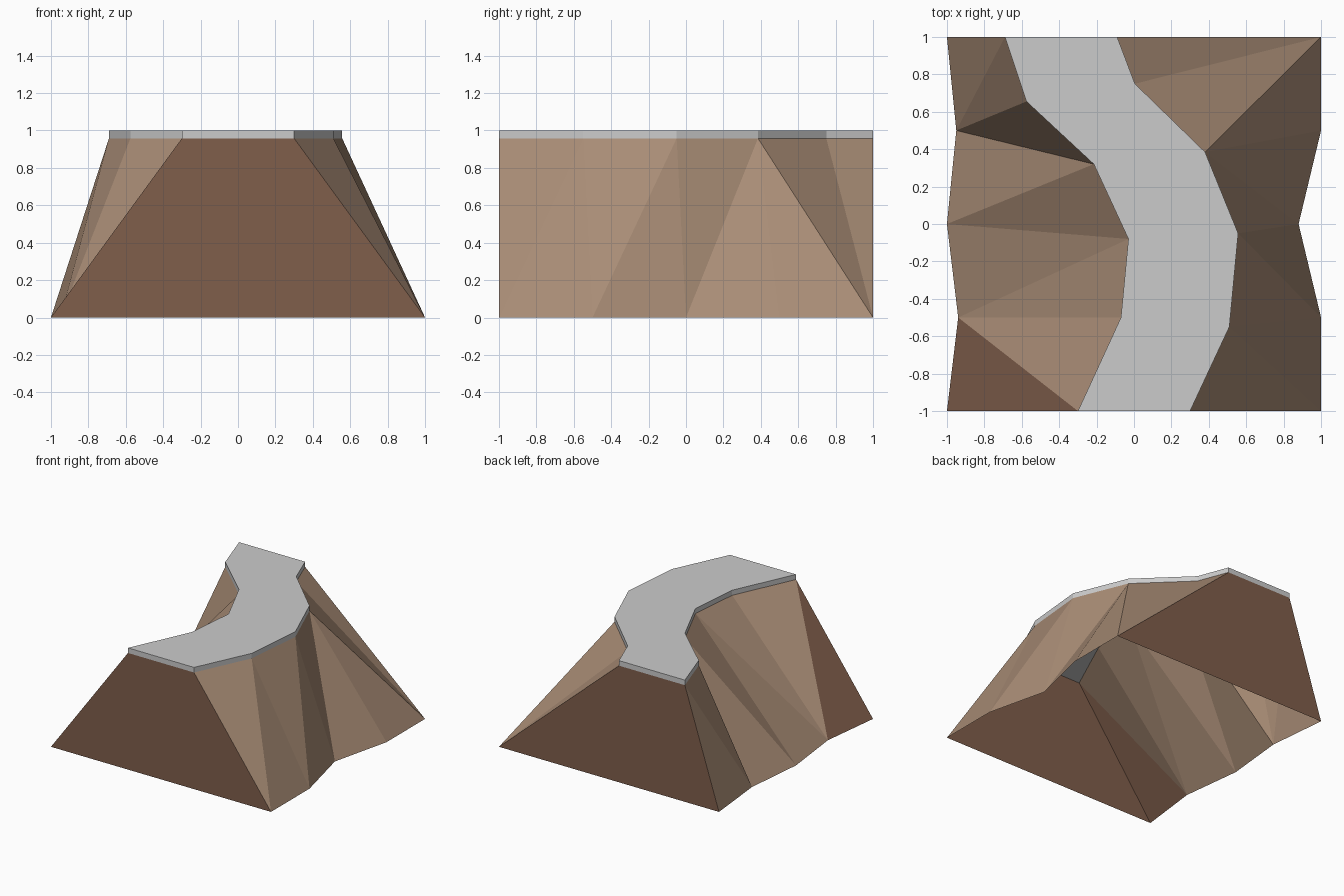
import bpy, bmesh
from mathutils import Vector

if "Cube" in bpy.data.objects:
    bpy.data.objects.remove(bpy.data.objects["Cube"])

SLAB_Z, TOP_Z = 0.958, 1.0

# Path edges (front to back) and the zigzag foot of each cliff
path_left = [(-.30, -1), (-.07, -.5), (-.03, -.08), (-.215, .32), (-.575, .655), (-.69, 1)]
path_right = [(.30, -1), (.51, -.55), (.557, -.05), (.38, .385), (.005, .75), (-.09, 1)]
foot_left = [(-1, -1), (-.94, -.5), (-1, 0), (-.95, .5), (-1, 1)]
foot_right = [(1, -1), (1, -.5), (.88, 0), (1, .5), (1, 1)]


def material(name, rgb):
    m = bpy.data.materials.new(name)
    m.diffuse_color = (*rgb, 1)
    m.use_nodes = True
    m.node_tree.nodes["Principled BSDF"].inputs["Base Color"].default_value = m.diffuse_color
    return m


rock = material("tan rock", (.392, .262, .179))
earth = material("brown earth", (.215, .112, .071))
paving = material("grey paving", (.60, .60, .60))


def finish(name, bm, mats):
    me = bpy.data.meshes.new(name)
    bm.to_mesh(me)
    bm.free()
    for m in mats:
        me.materials.append(m)
    ob = bpy.data.objects.new(name, me)
    bpy.context.collection.objects.link(ob)
    return ob


def ring(bm, pts, z):
    return [bm.verts.new((x, y, z)) for x, y in pts]


def strip(bm, foot, top, steps):
    """Zip foot and top edges with triangles; b/t says which edge advances."""
    i = j = 0
    faces = []
    for s in steps:
        nxt = foot[i + 1] if s == "b" else top[j + 1]
        faces.append(bm.faces.new((foot[i], nxt, top[j])))
        i, j = i + (s == "b"), j + (s == "t")
    return faces


# Cliff shell, open at the bottom
bm = bmesh.new()
fl, fr = ring(bm, foot_left, 0), ring(bm, foot_right, 0)
tl, tr = ring(bm, path_left, SLAB_Z), ring(bm, path_right, SLAB_Z)
left = strip(bm, fl, tl, "bttbtbttb")
strip(bm, fr, tr, "tbtbtbbtt")
ends = [bm.faces.new((fl[k], fr[k], tr[k], tl[k])) for k in (0, -1)]
# Cut ends and the front left corner are earth
for f in ends + left[:1]:
    f.material_index = 1
# Face every wall away from the middle of the path
for f in bm.faces:
    f.normal_update()
outward = [(left, Vector((-1, 0, .7))), (ends[:1], Vector((0, -1, 0))), (ends[1:], Vector((0, 1, 0)))]
done = set()
for faces, way in outward:
    for f in faces:
        done.add(f)
        if f.normal.dot(way) < 0:
            f.normal_flip()
for f in bm.faces:
    if f not in done and f.normal.dot(Vector((1, 0, .7))) < 0:
        f.normal_flip()
finish("cliff", bm, [rock, earth])

# Winding path slab on top
bm = bmesh.new()
outline = path_right + path_left[::-1]
base = bm.faces.new(ring(bm, outline, SLAB_Z))
up = bmesh.ops.extrude_face_region(bm, geom=[base], use_keep_orig=True)
bmesh.ops.translate(bm, vec=(0, 0, TOP_Z - SLAB_Z),
                    verts=[g for g in up["geom"] if isinstance(g, bmesh.types.BMVert)])
bmesh.ops.recalc_face_normals(bm, faces=bm.faces)
finish("path", bm, [paving])
